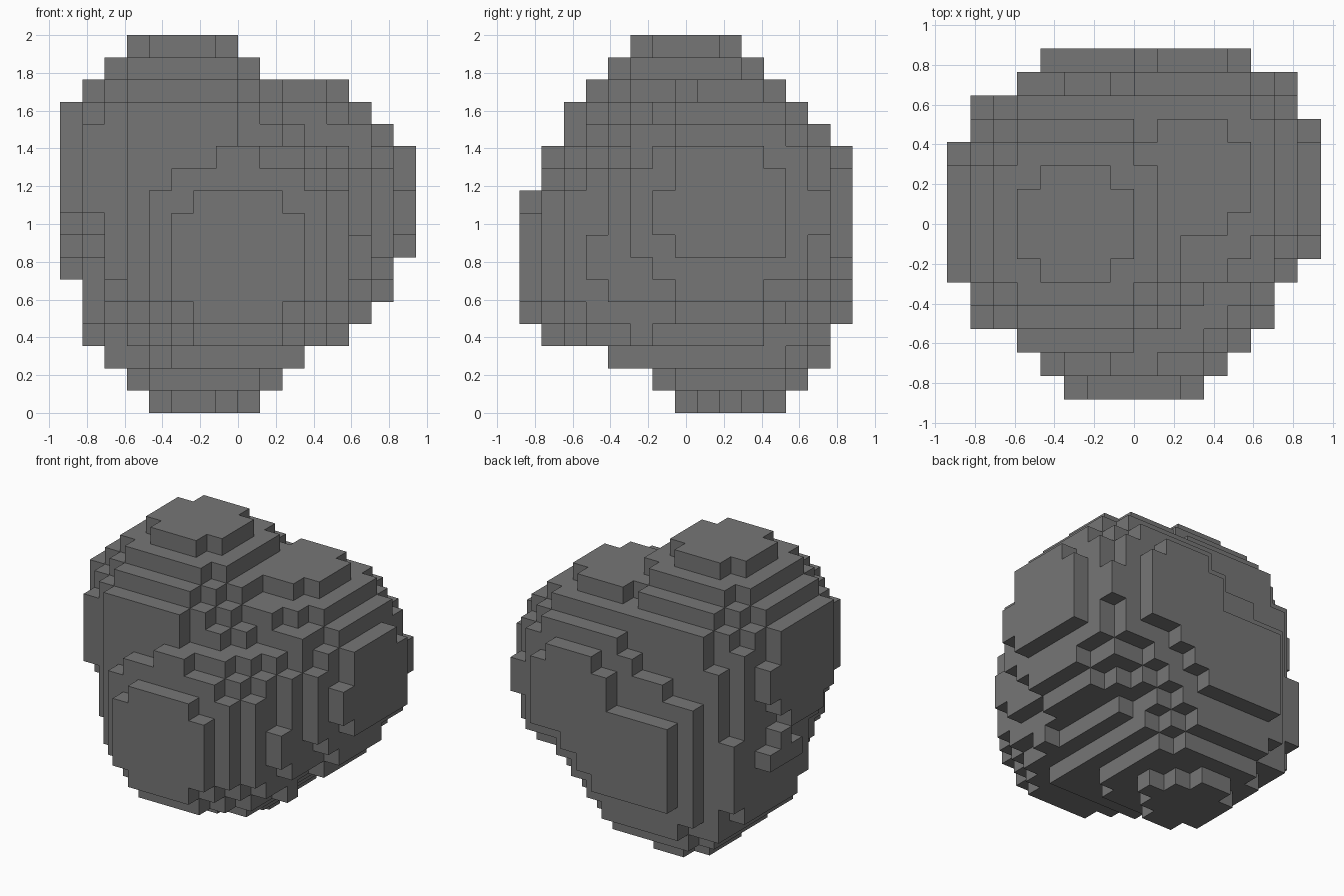
import bpy
import bmesh
from itertools import product
from mathutils import Vector

default_cube = bpy.data.objects.get("Cube")
if default_cube:
    bpy.data.objects.remove(default_cube, do_unlink=True)

# Grid of small blocks, in block units
NX, NY, NZ = 16, 15, 17
SIZE = 2 / NZ

# Round lobes of the boulder: centre and squared radius
top_lobe = (Vector((5.5, 7.5, 11.1)), 35)
side_lobe = (Vector((10.4, 9.3, 9.2)), 35)
front_lobe = (Vector((8, 5.4, 7.3)), 35)
bottom_lobe = (Vector((6.3, 9.5, 6.1)), 36.5)
lobes = [top_lobe, side_lobe, front_lobe, bottom_lobe]

# Width limits (x) and depth limits (y) of each layer going up
width_by_layer = ([(4, 9), (3, 10), (2, 11), (1, 13), (1, 14), (1, 15), (0, 15)]
                  + [(0, 16)] * 5
                  + [(0, 15), (0, 14), (1, 13), (2, 9), (3, 8)])
depth_by_layer = ([(7, 12), (6, 13), (4, 14), (1, 14)]
                  + [(0, 15)] * 6 + [(1, 15)] * 2
                  + [(2, 14), (2, 13), (3, 12), (4, 11), (5, 10)])
# Width limits (x) of each row from front to back
width_by_row = ([(5, 11), (4, 12), (3, 13), (1, 14), (1, 14), (0, 15)]
                + [(0, 16)] * 5
                + [(1, 16), (1, 15), (3, 15), (4, 13)])


def inside(value, limits):
    return limits[0] <= value < limits[1]


def is_solid(cell):
    i, j, k = cell
    if not (inside(i, width_by_layer[k]) and inside(j, depth_by_layer[k])
            and inside(i, width_by_row[j])):
        return False
    middle = Vector(cell) + Vector((0.5, 0.5, 0.5))
    return any((middle - centre).length_squared <= radius_squared
               for centre, radius_squared in lobes)


solid = {cell for cell in product(range(NX), range(NY), range(NZ)) if is_solid(cell)}


def add_side(bm, cell, axis, step):
    """Add one outer face of a block, wound so that it faces outwards."""
    u, v = (axis + 1) % 3, (axis + 2) % 3
    corners = []
    for du, dv in ((0, 0), (1, 0), (1, 1), (0, 1)):
        point = Vector(cell)
        point[axis] += max(step, 0)
        point[u] += du
        point[v] += dv
        point -= Vector((NX / 2, NY / 2, 0))
        corners.append(bm.verts.new(point * SIZE))
    if step < 0:
        corners.reverse()
    bm.faces.new(corners)


# Outer skin of the blocky boulder
bm = bmesh.new()
for cell in sorted(solid):
    for axis, step in product(range(3), (-1, 1)):
        neighbour = list(cell)
        neighbour[axis] += step
        if tuple(neighbour) not in solid:
            add_side(bm, cell, axis, step)
bmesh.ops.remove_doubles(bm, verts=bm.verts[:], dist=SIZE / 100)

mesh = bpy.data.meshes.new("boulder")
bm.to_mesh(mesh)
bm.free()
boulder = bpy.data.objects.new("boulder", mesh)
bpy.context.collection.objects.link(boulder)

# Stone colour
stone = bpy.data.materials.new("stone grey")
stone.use_nodes = True
grey = (0.18, 0.18, 0.18, 1)
stone.diffuse_color = grey
stone.node_tree.nodes["Principled BSDF"].inputs["Base Color"].default_value = grey
mesh.materials.append(stone)
